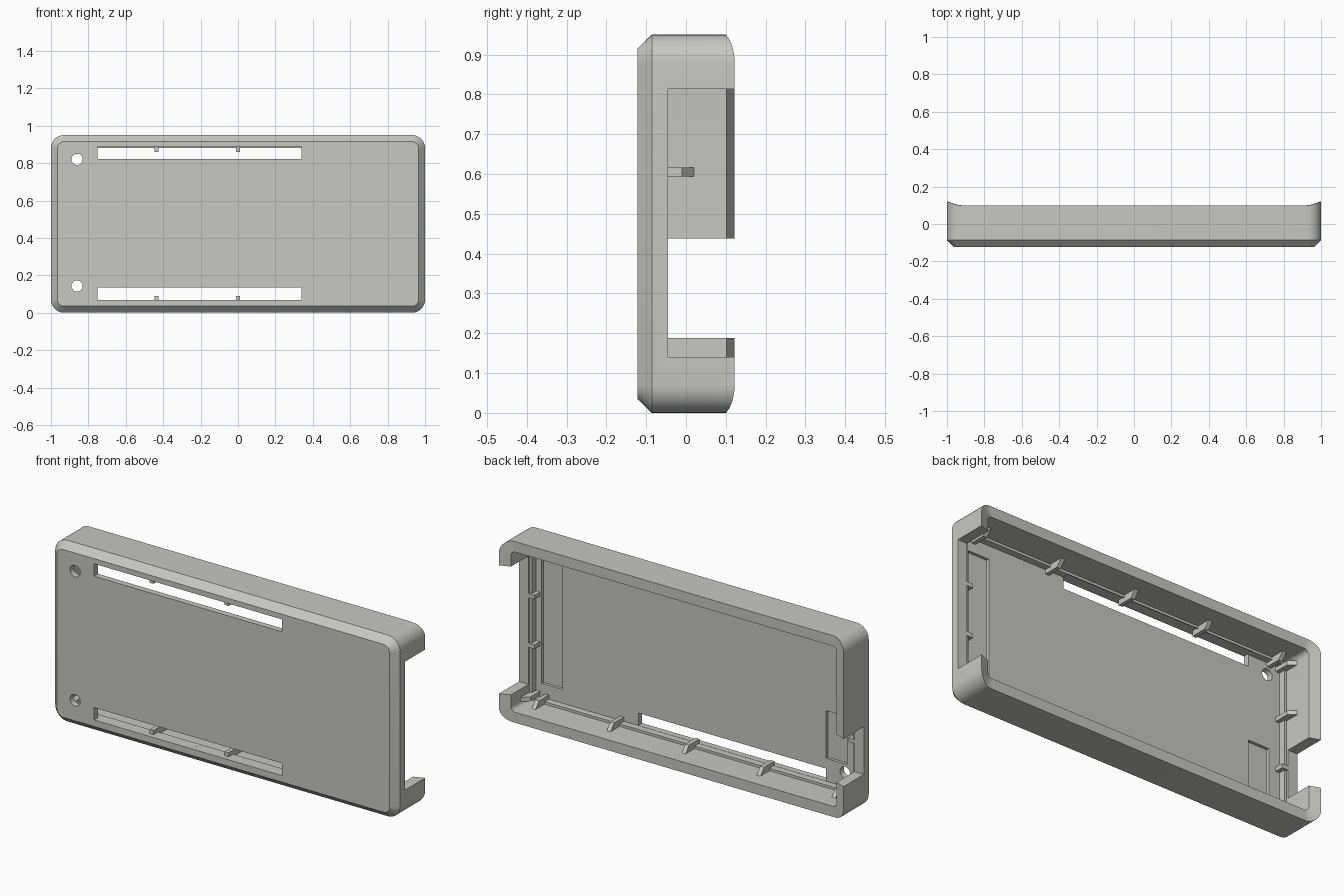
import bpy, bmesh, math
from mathutils import Matrix

if "Cube" in bpy.data.objects:
    bpy.data.objects.remove(bpy.data.objects["Cube"])

ZC = 0.475          # height of the case centre
WALL = 0.055        # wall thickness
FLOOR = -0.09       # inner floor depth

mat = bpy.data.materials.new("warm_grey_plastic")
mat.diffuse_color = (0.57, 0.57, 0.54, 1)
mat.use_nodes = True
mat.node_tree.nodes["Principled BSDF"].inputs["Base Color"].default_value = mat.diffuse_color


def make_object(name, bm):
    bmesh.ops.recalc_face_normals(bm, faces=bm.faces)
    me = bpy.data.meshes.new(name)
    bm.to_mesh(me)
    bm.free()
    me.materials.append(mat)
    ob = bpy.data.objects.new(name, me)
    bpy.context.collection.objects.link(ob)
    return ob


def ring(bm, inset, r, y, n=8):
    """Rounded rectangle in the xz plane; y is a function of x."""
    w, h = 1 - inset - r, ZC - inset - r
    out = []
    for k, (sx, sz) in enumerate([(1, 1), (-1, 1), (-1, -1), (1, -1)]):
        for i in range(n + 1):
            a = math.pi / 2 * (k + i / n)
            x = sx * w + r * math.cos(a)
            z = ZC + sz * h + r * math.sin(a)
            out.append(bm.verts.new((x, y(x), z)))
    return out


def rim(x):
    # the end walls flare up towards their outer edge
    t = max(0, (abs(x) - 0.935) / 0.065)
    return 0.10 + 0.022 * t ** 1.4


# Shell: rings lofted from the front face, around the rim, to the inner floor
bm = bmesh.new()
rings = [ring(bm, inset, r, y) for inset, r, y in [
    (0.035, 0.035, lambda x: -0.122),
    (0.0, 0.07, lambda x: -0.086),
    (0.0, 0.07, rim),
    (WALL, 0.025, rim),
    (WALL, 0.025, lambda x: -0.055),
    (0.068, 0.02, lambda x: -0.055),
    (0.068, 0.02, lambda x: FLOOR)]]
for a, b in zip(rings, rings[1:]):
    for i in range(len(a)):
        j = (i + 1) % len(a)
        bm.faces.new((a[i], a[j], b[j], b[i]))
bm.faces.new(rings[0])
bm.faces.new(rings[-1])
shell = make_object("case_shell", bm)

# Ribs: upright bars on the inner walls with slanted tops
bm = bmesh.new()


def add_rib(cx, cz, dx, dz):
    """(cx, cz) is a point on the wall, (dx, dz) points into the case."""
    prof = [(-0.01, FLOOR - 0.005), (-0.01, 0.02), (0.0, 0.02),
            (0.035, -0.01), (0.035, FLOOR - 0.005)]
    sides = []
    for s in (-0.011, 0.011):
        sides.append([bm.verts.new((cx + dx * d + dz * s, y, cz + dz * d + dx * s))
                      for d, y in prof])
    a, b = sides
    bm.faces.new(a)
    bm.faces.new(b)
    for i in range(5):
        j = (i + 1) % 5
        bm.faces.new((a[i], a[j], b[j], b[i]))


for s in (-1, 1):
    for i in range(-2, 3):
        add_rib(0.435 * i, ZC + s * (ZC - WALL), 0, -s)
    for dz in (-0.39, -0.13, 0.13, 0.39):
        add_rib(s * (1 - WALL), ZC + dz, -s, 0)
ribs = make_object("wall_ribs", bm)


def add_box(bm, x0, x1, y0, y1, z0, z1):
    m = (Matrix.Translation(((x0 + x1) / 2, (y0 + y1) / 2, (z0 + z1) / 2))
         @ Matrix.Diagonal((x1 - x0, y1 - y0, z1 - z0, 1)))
    bmesh.ops.create_cube(bm, size=1, matrix=m)


# Port openings in the end walls
bm = bmesh.new()
add_box(bm, 0.89, 1.1, -0.045, 0.3, 0.14, 0.813)
add_box(bm, -1.1, -0.89, -0.045, 0.3, 0.188, 0.438)
ports = make_object("port_cutter", bm)

# Long slots, screw holes and floor recesses
bm = bmesh.new()
add_box(bm, -0.75, 0.34, -0.2, -0.06, 0.823, 0.888)
add_box(bm, -0.75, 0.34, -0.2, -0.06, 0.069, 0.134)
add_box(bm, 0.78, 0.90, -0.105, -0.05, 0.14, 0.813)
add_box(bm, -0.87, -0.75, -0.105, -0.05, 0.188, 0.438)
for z in (0.143, 0.82):
    bmesh.ops.create_cone(bm, cap_ends=True, segments=32, radius1=0.03, radius2=0.03,
                          depth=0.12, matrix=Matrix.Translation((-0.86, -0.12, z))
                          @ Matrix.Rotation(math.pi / 2, 4, 'X'))
holes = make_object("floor_cutter", bm)


def cut(ob, cutter):
    bpy.context.view_layer.objects.active = ob
    mod = ob.modifiers.new("cut", 'BOOLEAN')
    mod.operation = 'DIFFERENCE'
    mod.solver = 'EXACT'
    mod.object = cutter
    bpy.ops.object.modifier_apply(modifier=mod.name)


cut(shell, ports)
cut(shell, holes)
cut(ribs, ports)
for c in (ports, holes):
    bpy.data.objects.remove(c)

# Smooth rounded corners, keep hard edges
bpy.ops.object.select_all(action='DESELECT')
shell.select_set(True)
bpy.context.view_layer.objects.active = shell
bpy.ops.object.shade_smooth_by_angle(angle=math.radians(30))
